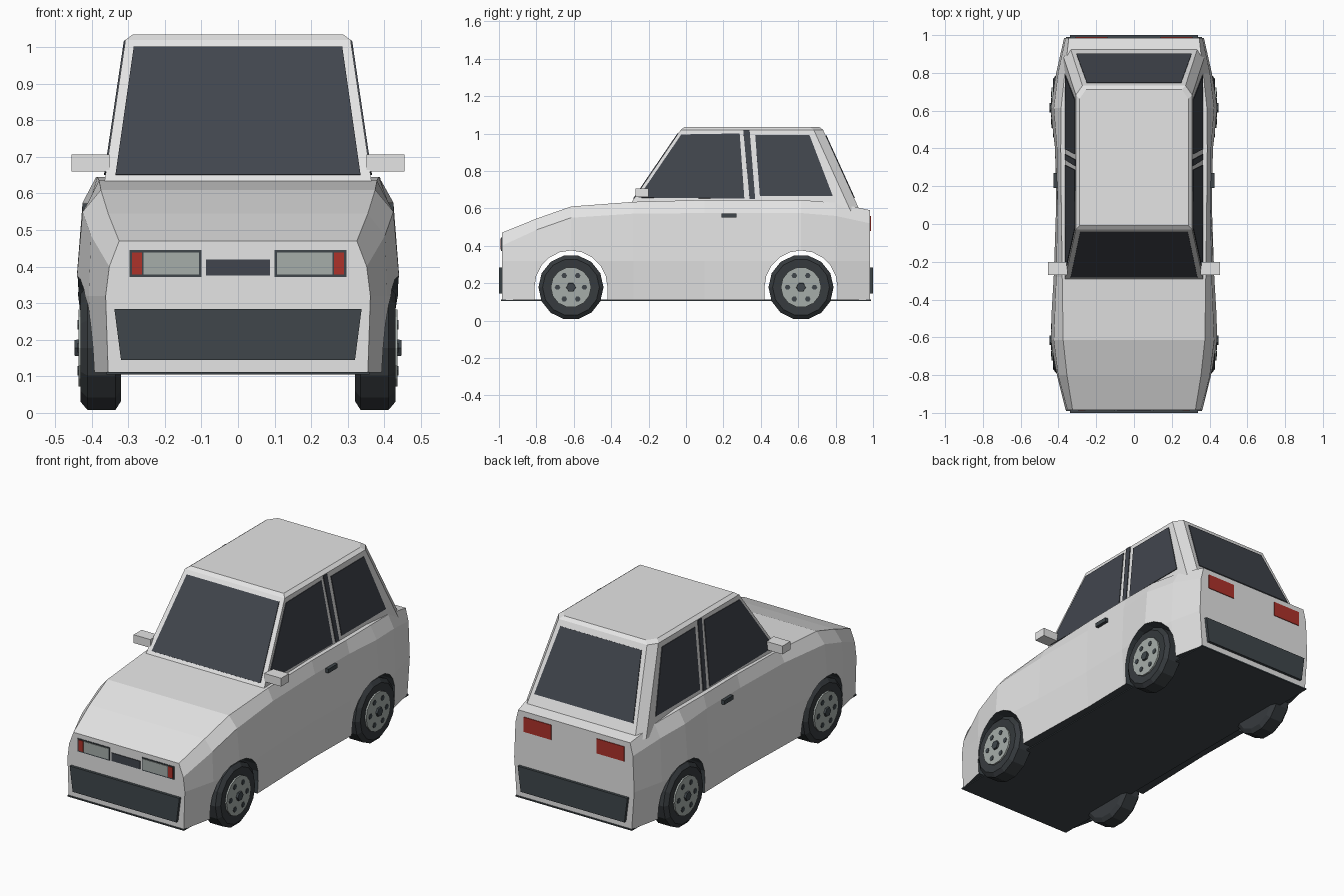
import bpy, bmesh, math
from mathutils import Vector, Matrix

if "Cube" in bpy.data.objects:
    bpy.data.objects.remove(bpy.data.objects["Cube"], do_unlink=True)


def material(name, rgb):
    m = bpy.data.materials.new(name)
    m.use_nodes = True
    m.diffuse_color = (*rgb, 1)
    m.node_tree.nodes["Principled BSDF"].inputs["Base Color"].default_value = (*rgb, 1)
    return m


PAINT = material("white paint", (0.78, 0.78, 0.78))
GLASS = material("dark glass", (0.053, 0.06, 0.074))
TRIM = material("dark trim", (0.05, 0.062, 0.07))
TYRE = material("tyre rubber", (0.037, 0.043, 0.048))
LENS = material("lamp and rim grey", (0.38, 0.42, 0.4))
RED = material("red lamp", (0.42, 0.032, 0.023))


def finish(name, bm, *mats):
    bmesh.ops.recalc_face_normals(bm, faces=bm.faces)
    mesh = bpy.data.meshes.new(name)
    bm.to_mesh(mesh)
    bm.free()
    for m in mats:
        mesh.materials.append(m)
    obj = bpy.data.objects.new(name, mesh)
    bpy.context.collection.objects.link(obj)
    return obj


def loft(rings):
    """Closed solid through rings with equal point counts."""
    bm = bmesh.new()
    loops = [[bm.verts.new(p) for p in ring] for ring in rings]
    n = len(loops[0])
    for a, b in zip(loops, loops[1:]):
        for i in range(n):
            j = (i + 1) % n
            bm.faces.new((a[i], a[j], b[j], b[i]))
    bm.faces.new(loops[0])
    bm.faces.new(loops[-1])
    return bm


def box(name, x, y, z, mat):
    ring = [(x[0], y[0]), (x[1], y[0]), (x[1], y[1]), (x[0], y[1])]
    return finish(name, loft([[(*p, h) for p in ring] for h in z]), mat)


def plate(name, corners, outward, mat, thick=0.006):
    """Thin plate lying on a surface, raised towards outward."""
    pts = [Vector(c) for c in corners]
    n = (pts[1] - pts[0]).cross(pts[2] - pts[0]).normalized()
    if n.dot(Vector(outward)) < 0:
        n = -n
    return finish(name, loft([[p - n * 0.003 for p in pts], [p + n * thick for p in pts]]), mat)


def end_plate(name, x0, x1, z0, z1, y, mat, thick=0.004):
    corners = [(x0, y, z0), (x1, y, z0), (x1, y, z1), (x0, y, z1)]
    return plate(name, corners, (0, y, 0), mat, thick)


# Lower body: y, sill x, flank x, shoulder x, shoulder z, top x, top z
stations = [
    (-0.985, .355, .362, .352, .40, .325, .47),
    (-0.80, .395, .408, .402, .485, .355, .545),
    (-0.615, .42, .445, .425, .55, .375, .61),
    (-0.28, .41, .425, .412, .572, .38, .635),
    (0.1, .40, .412, .405, .575, .385, .645),
    (0.4, .405, .418, .408, .575, .388, .645),
    (0.615, .42, .445, .425, .575, .386, .645),
    (0.80, .395, .412, .402, .56, .366, .63),
    (0.985, .355, .37, .362, .52, .345, .59),
]
rings = []
for y, xb, xf, xs, zs, xt, zt in stations:
    half = [(xb, .11), (xf, .32), (xs, zs), (xt, zt)]
    rings.append([(x, y, z) for x, z in half] + [(-x, y, z) for x, z in reversed(half)])
bm = loft(rings)
bmesh.ops.recalc_face_normals(bm, faces=bm.faces)
for f in bm.faces:
    if f.normal.z < -0.9:
        f.material_index = 1
body = finish("body", bm, PAINT, TRIM)

# Wheel arches cut straight through the body
AXLES = (-0.615, 0.615)
for y in AXLES:
    arc = [(y + 0.195 * math.cos(math.pi * i / 10), 0.18 + 0.195 * math.sin(math.pi * i / 10))
           for i in range(11)]
    outline = arc + [(y - 0.195, 0.05), (y + 0.195, 0.05)]
    bm = loft([[(x, *p) for p in outline] for x in (-0.6, 0.6)])
    for f in bm.faces:
        f.material_index = 1
    cutter = finish("arch_cutter", bm, PAINT, TRIM)
    cutter.hide_render = True
    mod = body.modifiers.new("arch", 'BOOLEAN')
    mod.operation, mod.solver, mod.object = 'DIFFERENCE', 'EXACT', cutter
    bpy.context.view_layer.objects.active = body
    bpy.ops.object.modifier_apply(modifier=mod.name)
    bpy.data.objects.remove(cutter, do_unlink=True)

box("floor", (-0.36, 0.36), (-0.99, 0.99), (0.105, 0.112), TRIM)


# Cabin planes
def side_x(z):
    return 0.367 - (z - 0.62) * 0.148


def front_y(z):
    return -0.29 + (z - 0.635) * 0.68


def rear_y(z):
    return 0.915 - (z - 0.62) * 0.455


def cabin_ring(z, inset=0.0, plane_z=None):
    h = plane_z or z
    x, yf, yr = side_x(h) - inset, front_y(h) + inset, rear_y(h) - inset
    half = [(x, yf), (x, yr - 0.05), (x - 0.035, yr)]
    return [(px, py, z) for px, py in half] + [(-px, py, z) for px, py in reversed(half)]


finish("cabin", loft([cabin_ring(0.58), cabin_ring(1.02), cabin_ring(1.035, 0.02, 1.02)]), PAINT)

# Windscreen and rear window
for name, fn, low, high, out in (
        ("windscreen", front_y, (0.335, 0.65), (0.285, 1.0), -1),
        ("rear_window", rear_y, (0.305, 0.655), (0.25, 0.99), 1)):
    corners = [(s * x, fn(z), z) for s, (x, z) in ((1, low), (1, high), (-1, high), (-1, low))]
    plate(name, corners, (0, out, 0.3), GLASS, 0.004)

# Side glazing, mirrors and handles
side_glass = {
    "front_side_window": [(-0.255, .657), (0.312, .652), (0.287, 1.0), (-0.025, 0.995)],
    "door_pillar_strip": [(0.34, .65), (0.37, .65), (0.34, 1.018), (0.306, 1.018)],
    "rear_side_window": [(0.395, .665), (0.785, .665), (0.66, .992), (0.37, .992)],
}
for s, tag in ((1, "left"), (-1, "right")):
    for name, outline in side_glass.items():
        plate(f"{name}_{tag}", [(s * side_x(z), y, z) for y, z in outline], (s, 0, 0), GLASS, 0.004)
    box(f"mirror_{tag}", sorted((s * 0.352, s * 0.455)), (-0.27, -0.2), (0.66, 0.706), PAINT)
    box(f"door_handle_{tag}", sorted((s * 0.39, s * 0.425)), (0.19, 0.27), (0.55, 0.573), TRIM)

    # Lamps
    F, R = -0.985, 0.985
    end_plate(f"headlamp_frame_{tag}", s * 0.1, s * 0.297, 0.372, 0.445, F, TRIM, 0.003)
    end_plate(f"headlamp_{tag}", s * 0.106, s * 0.258, 0.379, 0.439, F, LENS, 0.006)
    end_plate(f"indicator_{tag}", s * 0.262, s * 0.29, 0.379, 0.439, F, RED, 0.006)
    end_plate(f"tail_lamp_{tag}", s * 0.14, s * 0.31, 0.478, 0.56, R, RED, 0.004)

end_plate("grille", -0.088, 0.088, 0.375, 0.42, -0.985, GLASS)

# Bumpers, slightly narrower at the bottom
for name, s in (("front_bumper", -1), ("rear_bumper", 1)):
    shape = [(-0.32, .145), (0.32, .145), (0.338, .284), (-0.338, .284)]
    finish(name, loft([[(x, s * y, z) for x, z in shape] for y in (0.97, 1.0)]), TRIM)


# Wheels
def disc(name, sides, profile, centre, s, mat):
    """Turned part around the x axis; profile is (x, radius)."""
    rings = []
    for x, r in profile:
        rings.append([(s * x, centre[0] + r * math.cos(2 * math.pi * i / sides),
                       centre[1] + r * math.sin(2 * math.pi * i / sides)) for i in range(sides)])
    return finish(name, loft(rings), mat)


tyre_profile = [(0.32, .15), (0.335, .174), (0.412, .174), (0.43, .152), (0.427, .11)]
for y, end in zip(AXLES, ("front", "rear")):
    for s, side in ((1, "left"), (-1, "right")):
        tag = f"{end}_{side}"
        c = (y, 0.178)
        disc(f"tyre_{tag}", 14, tyre_profile, c, s, TYRE)
        disc(f"rim_{tag}", 14, [(0.40, .108), (0.436, .108)], c, s, LENS)
        disc(f"hub_{tag}", 6, [(0.42, .027), (0.447, .025)], c, s, TRIM)
        for k in range(6):
            a = math.pi * k / 3
            spot = (c[0] + 0.072 * math.cos(a), c[1] + 0.072 * math.sin(a))
            disc(f"rim_hole_{tag}_{k + 1}", 6, [(0.43, .015), (0.439, .015)], spot, s, TRIM)
